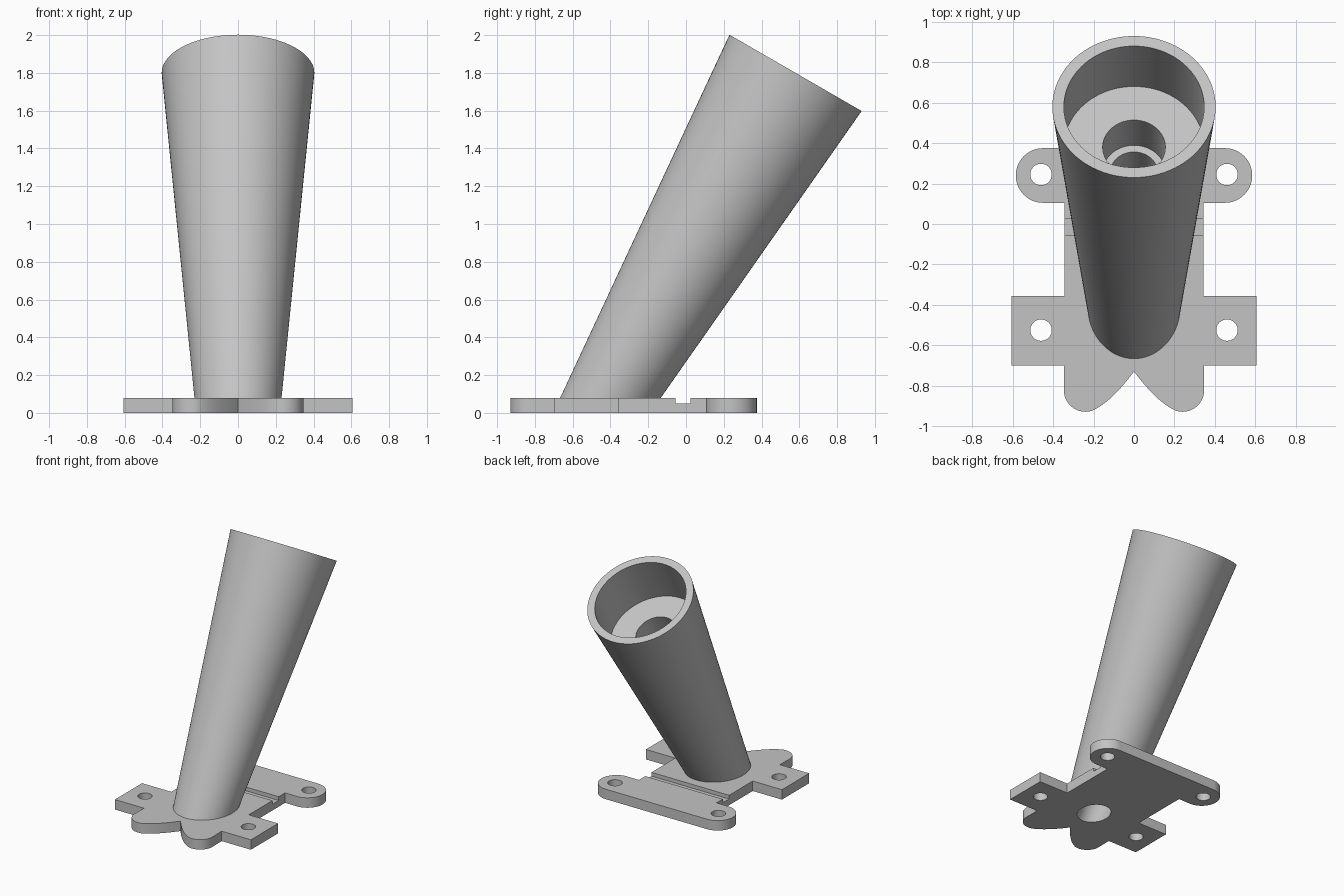
import bpy, bmesh, math
from mathutils import Matrix, Vector

cube = bpy.data.objects.get("Cube")
if cube:
    bpy.data.objects.remove(cube, do_unlink=True)

THICK = 0.08
TILT = math.radians(30)
TAPER = math.tan(math.radians(5))
MOUTH = Vector((0, 0.58, 1.80))
RADIUS = 0.404
# Tube frame: local z runs along the tube, origin at the mouth
FRAME = Matrix.Translation(MOUTH) @ Matrix.Rotation(-TILT, 4, 'X')

grey = bpy.data.materials.new("plain grey")
grey.use_nodes = True
grey.diffuse_color = (0.55, 0.55, 0.55, 1)
grey.node_tree.nodes["Principled BSDF"].inputs["Base Color"].default_value = (0.55, 0.55, 0.55, 1)


def finish(name, bm):
    bmesh.ops.recalc_face_normals(bm, faces=bm.faces)
    mesh = bpy.data.meshes.new(name)
    bm.to_mesh(mesh)
    bm.free()
    mesh.materials.append(grey)
    obj = bpy.data.objects.new(name, mesh)
    bpy.context.collection.objects.link(obj)
    return obj


def lathe(name, profile, matrix, steps=96):
    """Closed solid turned around local z; the profile starts and ends on the axis."""
    bm = bmesh.new()
    rings = [[bm.verts.new((r * math.cos(math.tau * i / steps), r * math.sin(math.tau * i / steps), z))
              for i in range(steps)] for r, z in profile]
    for a, b in zip(rings, rings[1:]):
        for i in range(steps):
            j = (i + 1) % steps
            bm.faces.new((a[i], a[j], b[j], b[i]))
    bm.faces.new(rings[0])
    bm.faces.new(rings[-1])
    bm.transform(matrix)
    return finish(name, bm)


def arc(cx, cy, r, start, end, steps=20):
    angles = [math.radians(start + (end - start) * i / steps) for i in range(steps + 1)]
    return [(cx + r * math.cos(a), cy + r * math.sin(a)) for a in angles]


def bezier(p0, p1, p2, steps=14):
    return [tuple((1 - t) ** 2 * a + 2 * t * (1 - t) * b + t * t * c for a, b, c in zip(p0, p1, p2))
            for t in (i / steps for i in range(1, steps))]


# Base plate: half outline from the front notch to the back, then mirrored
lobe = arc(0.24, -0.822, 0.107, -105, 0)
half = [(0, -0.73)]
half += bezier((0, -0.73), (0.12, -0.89), lobe[0])
half += lobe
half += [(0.345, -0.70), (0.605, -0.70), (0.605, -0.355), (0.345, -0.355), (0.345, 0.105)]
half += arc(0.45, 0.24, 0.135, -90, 90, 32)
outline = half + [(-x, y) for x, y in reversed(half[1:])]
bm = bmesh.new()
face = bm.faces.new([bm.verts.new((x, y, 0)) for x, y in outline])
top = bmesh.ops.extrude_face_region(bm, geom=[face])["geom"]
bmesh.ops.translate(bm, vec=(0, 0, THICK), verts=[v for v in top if isinstance(v, bmesh.types.BMVert)])
plate = finish("base_plate", bm)

# Tapered tube, trimmed flat where it meets the plate
LENGTH = 2.3
tube = lathe("tapered_tube", [(RADIUS, 0), (RADIUS - LENGTH * TAPER, -LENGTH)], FRAME)
bm = bmesh.new()
bm.from_mesh(tube.data)
cut = bmesh.ops.bisect_plane(bm, geom=bm.verts[:] + bm.edges[:] + bm.faces[:],
                             plane_co=(0, 0, THICK), plane_no=(0, 0, 1), clear_inner=True)
bmesh.ops.holes_fill(bm, edges=[e for e in bm.edges if e.is_boundary], sides=0)
bmesh.ops.recalc_face_normals(bm, faces=bm.faces)
bm.to_mesh(tube.data)
bm.free()

# Cutters: stepped bore, screw holes and cross groove
bore = lathe("bore_cutter", [(0.347, 0.1), (0.347, -0.4), (0.155, -0.4), (0.155, -0.65),
                             (0.117, -0.65), (0.117, -2.5)], FRAME)
holes = [lathe("screw_hole_cutter", [(0.053, -0.1), (0.053, 0.2)], Matrix.Translation((x, y, 0)), 40)
         for x in (-0.46, 0.46) for y in (-0.525, 0.245)]
bm = bmesh.new()
bmesh.ops.create_cube(bm, size=1, matrix=Matrix.Translation((0, -0.015, 0.1)) @ Matrix.Diagonal((1, 0.08, 0.1, 1)))
groove = finish("groove_cutter", bm)


def carve(obj, cutters):
    for c in cutters:
        mod = obj.modifiers.new("cut", 'BOOLEAN')
        mod.operation = 'DIFFERENCE'
        mod.solver = 'EXACT'
        mod.object = c
    bpy.context.view_layer.update()
    graph = bpy.context.evaluated_depsgraph_get()
    mesh = bpy.data.meshes.new_from_object(obj.evaluated_get(graph))
    obj.modifiers.clear()
    obj.data = mesh


carve(plate, [bore, groove] + holes)
carve(tube, [bore])
for c in [bore, groove] + holes:
    bpy.data.objects.remove(c, do_unlink=True)

# Smooth the round walls and keep the rims sharp
bpy.ops.object.select_all(action='DESELECT')
for obj in (plate, tube):
    obj.select_set(True)
bpy.context.view_layer.objects.active = plate
bpy.ops.object.shade_smooth_by_angle(angle=math.radians(30))
